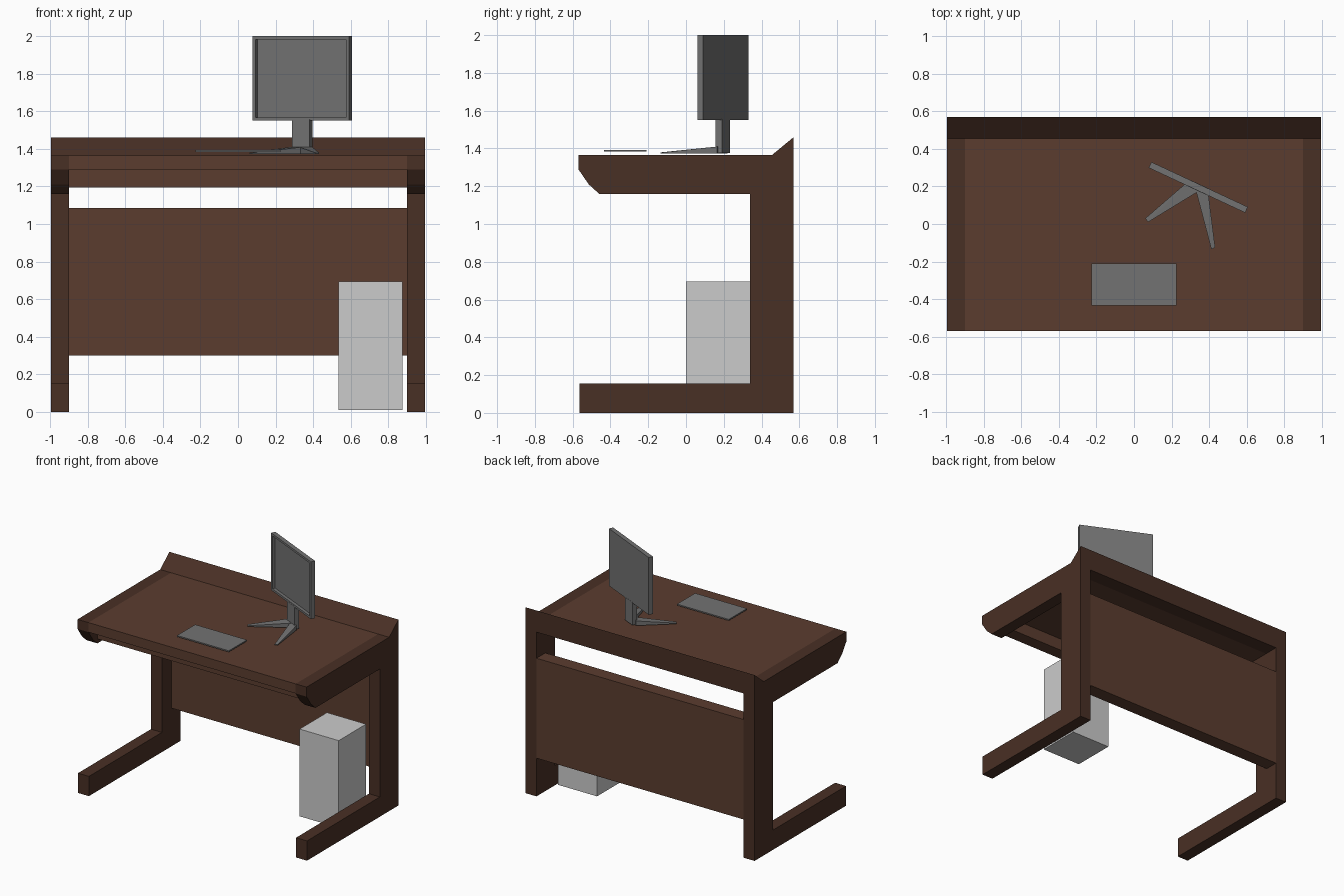
import bpy, bmesh
from math import radians
from mathutils import Matrix, Vector

if "Cube" in bpy.data.objects:
    bpy.data.objects.remove(bpy.data.objects["Cube"])


def material(name, rgb):
    m = bpy.data.materials.new(name)
    m.diffuse_color = (*rgb, 1)
    m.use_nodes = True
    m.node_tree.nodes["Principled BSDF"].inputs["Base Color"].default_value = m.diffuse_color
    return m


WOOD = material("wood", (0.105, 0.046, 0.028))
DARK_WOOD = material("dark_wood", (0.066, 0.029, 0.018))
GREY = material("dark_grey", (0.17, 0.17, 0.17))


def finish(name, bm, mat=None):
    bmesh.ops.recalc_face_normals(bm, faces=bm.faces)
    me = bpy.data.meshes.new(name)
    bm.to_mesh(me)
    bm.free()
    ob = bpy.data.objects.new(name, me)
    bpy.context.collection.objects.link(ob)
    if mat:
        me.materials.append(mat)
    return ob


def prism(name, x0, x1, profile, mat):
    """Extrude a (y, z) profile from x0 to x1."""
    bm = bmesh.new()
    face = bm.faces.new([bm.verts.new((x0, y, z)) for y, z in profile])
    geom = bmesh.ops.extrude_face_region(bm, geom=[face], use_keep_orig=True)["geom"]
    verts = [v for v in geom if isinstance(v, bmesh.types.BMVert)]
    bmesh.ops.translate(bm, verts=verts, vec=(x1 - x0, 0, 0))
    return finish(name, bm, mat)


def box_mesh(lo, hi):
    bm = bmesh.new()
    bmesh.ops.create_cube(bm, size=1)
    lo, hi = Vector(lo), Vector(hi)
    bmesh.ops.scale(bm, verts=bm.verts[:], vec=hi - lo)
    bmesh.ops.translate(bm, verts=bm.verts[:], vec=(lo + hi) / 2)
    return bm


def box(name, lo, hi, mat=None):
    return finish(name, box_mesh(lo, hi), mat)


# C-shaped side frames with a rounded nose and raised back lip
side = [(-0.565, 0), (0.57, 0), (0.57, 1.46), (0.455, 1.365), (-0.57, 1.365),
        (-0.57, 1.29), (-0.515, 1.21), (-0.46, 1.16), (0.34, 1.16),
        (0.34, 0.155), (-0.565, 0.155)]
prism("left_side", -0.995, -0.9, side, DARK_WOOD)
prism("right_side", 0.9, 0.995, side, DARK_WOOD)

# Desktop, back lip, apron under the front edge, and back panel
box("desktop", (-0.9, -0.57, 1.29), (0.9, 0.455, 1.365), WOOD)
prism("back_lip", -0.9, 0.9,
      [(0.57, 1.29), (0.57, 1.46), (0.455, 1.365), (0.455, 1.29)], DARK_WOOD)
box("front_apron", (-0.9, -0.46, 1.195), (0.9, -0.36, 1.29), WOOD)
box("back_panel", (-0.9, 0.46, 0.3), (0.9, 0.57, 1.085), WOOD)

# Computer tower and keyboard
box("computer_tower", (0.535, 0, 0.01), (0.875, 0.34, 0.695))
box("keyboard", (-0.225, -0.435, 1.383), (0.225, -0.21, 1.393), GREY)

# Monitor with a recessed screen, turned on its neck
turn = Matrix.Translation((0.342, 0.195, 0)) @ Matrix.Rotation(radians(-25), 4, 'Z')
bm = box_mesh((-0.283, -0.017, 1.55), (0.283, 0.017, 2.0))
bm.normal_update()
front = [f for f in bm.faces if f.normal.y < -0.9]
bmesh.ops.inset_region(bm, faces=front, thickness=0.024)
# a second, zero-width inset gives the recess upright walls
bmesh.ops.inset_region(bm, faces=front, thickness=0)
bmesh.ops.translate(bm, verts=front[0].verts[:], vec=(0, 0.024, 0))
finish("monitor", bm, GREY).matrix_world = turn
box("monitor_neck", (-0.052, -0.018, 1.375), (0.052, 0.018, 1.555), GREY).matrix_world = turn


def stand_leg(name, root, tip):
    """Tapered foot: tall at the root edge, thin at the tip edge."""
    bm = bmesh.new()
    for pts, top in ((root, 1.41), (tip, 1.379)):
        for x, y in pts:
            bm.verts.new((x, y, 1.373))
            bm.verts.new((x, y, top))
    bmesh.ops.convex_hull(bm, input=bm.verts[:])
    finish(name, bm, GREY)


# Two splayed stand feet
stand_leg("left_stand_foot", [(0.28, 0.22), (0.345, 0.175)], [(0.06, 0.03), (0.075, 0.01)])
stand_leg("right_stand_foot", [(0.325, 0.195), (0.395, 0.165)], [(0.412, -0.135), (0.432, -0.125)])
